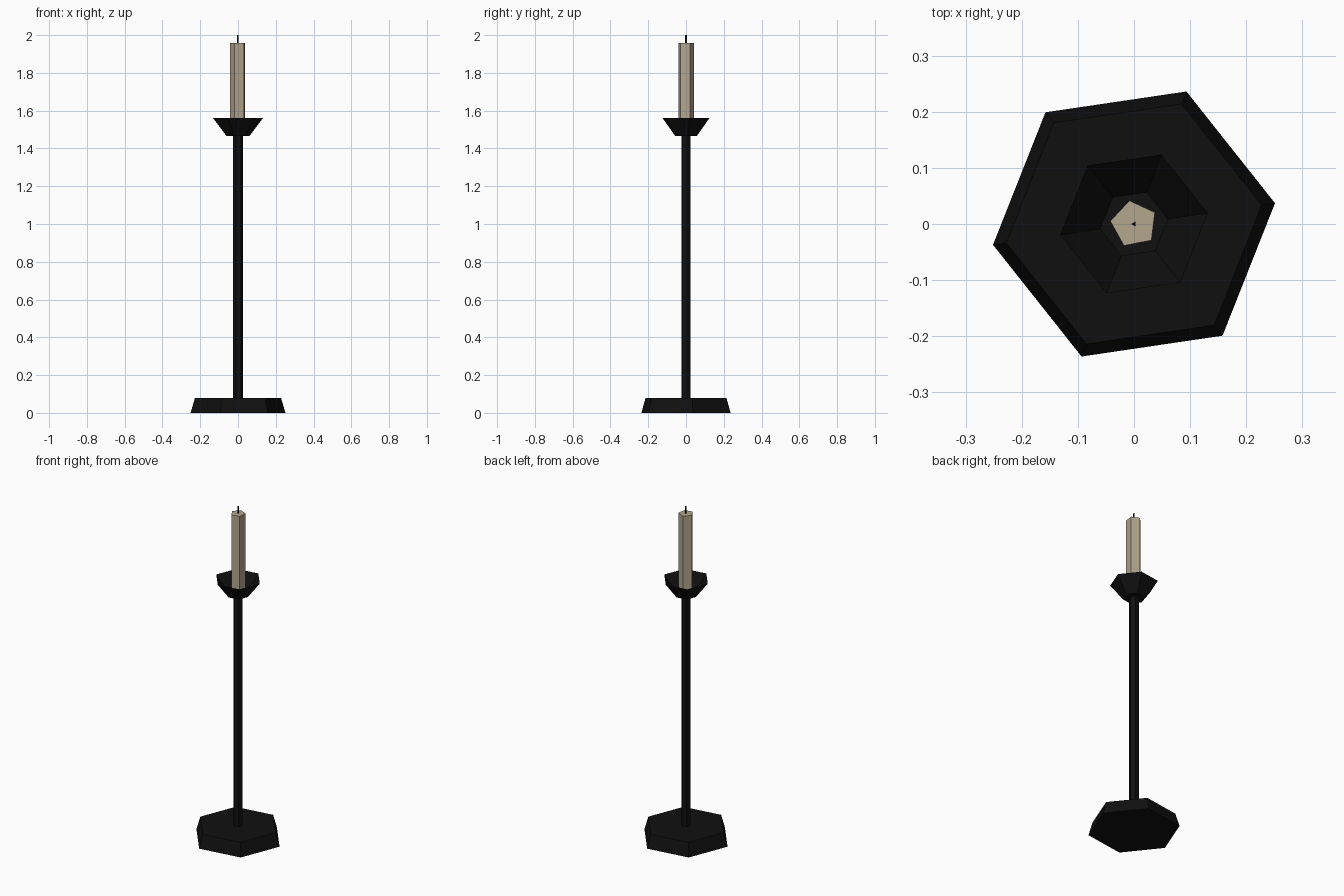
import bpy, bmesh, math

if "Cube" in bpy.data.objects:
    bpy.data.objects.remove(bpy.data.objects["Cube"])


def material(name, rgb):
    m = bpy.data.materials.new(name)
    m.diffuse_color = (*rgb, 1.0)
    m.use_nodes = True
    m.node_tree.nodes["Principled BSDF"].inputs["Base Color"].default_value = m.diffuse_color
    return m


iron = material("black_iron", (0.005, 0.005, 0.005))
wax = material("cream_wax", (0.45, 0.38, 0.27))
wick_black = material("wick_black", (0.003, 0.003, 0.004))


def prism(name, sides, angle, r0, z0, r1, z1, mat, cap_bottom=True, cap_top=True):
    """Flat-sided tapered prism, first corner at the given angle in degrees."""
    bm = bmesh.new()
    rings = []
    for r, z in ((r0, z0), (r1, z1)):
        ring = []
        for i in range(sides):
            a = math.radians(angle) + 2 * math.pi * i / sides
            ring.append(bm.verts.new((r * math.cos(a), r * math.sin(a), z)))
        rings.append(ring)
    low, high = rings
    for i in range(sides):
        j = (i + 1) % sides
        bm.faces.new((low[i], low[j], high[j], high[i]))
    if cap_bottom:
        bm.faces.new(low[::-1])
    if cap_top:
        bm.faces.new(high)
    me = bpy.data.meshes.new(name)
    bm.to_mesh(me)
    bm.free()
    me.materials.append(mat)
    ob = bpy.data.objects.new(name, me)
    bpy.context.collection.objects.link(ob)
    return ob


# Hexagonal foot, stem and open drip cup share the same slight twist
prism("base", 6, 8.4, 0.254, 0.0, 0.23, 0.08, iron)
prism("stem", 6, 8.4, 0.027, 0.08, 0.027, 1.465, iron, False, False)
prism("drip_cup", 6, 8.4, 0.061, 1.465, 0.133, 1.56, iron, True, False)

# Five-sided candle standing on the cup floor, with a three-sided wick
prism("candle", 5, 29, 0.0425, 1.467, 0.0425, 1.957, wax, False, True)
prism("wick", 3, 180, 0.005, 1.957, 0.005, 2.0, wick_black, False, True)
